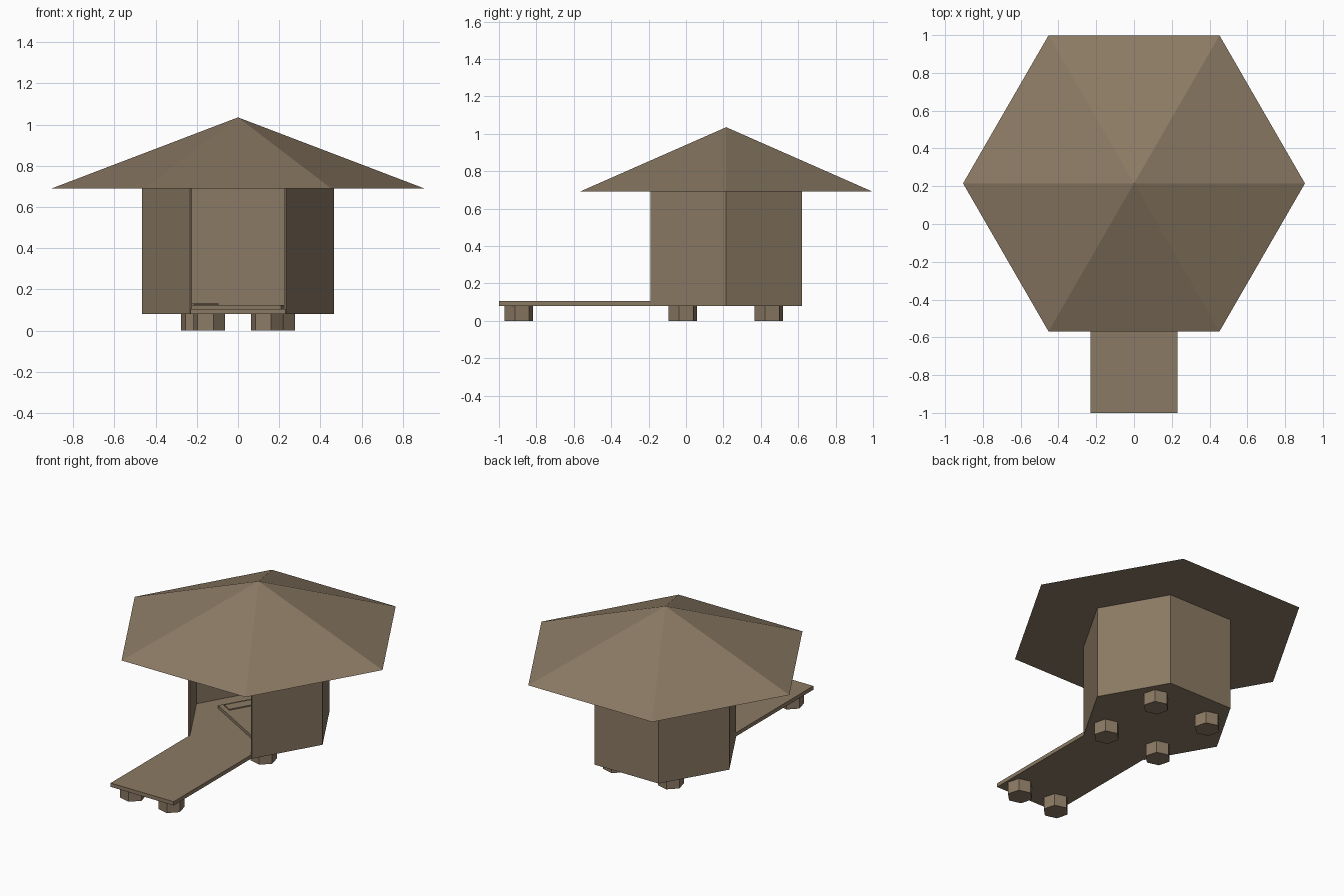
import bpy, bmesh
from math import radians, cos, sin
from mathutils import Matrix

cube = bpy.data.objects.get("Cube")
if cube:
    bpy.data.objects.remove(cube, do_unlink=True)

HUT_Y = 0.215        # centre of the hut
BASE, FLOOR, EAVES, PEAK = 0.08, 0.105, 0.69, 1.035
WALL_R, WALL_T = 0.467, 0.012

wood = bpy.data.materials.new("brown wood")
wood.use_nodes = True
color = (0.26, 0.195, 0.128, 1)
wood.diffuse_color = color
wood.node_tree.nodes["Principled BSDF"].inputs["Base Color"].default_value = color


def add_object(name, bm):
    bmesh.ops.recalc_face_normals(bm, faces=bm.faces)
    mesh = bpy.data.meshes.new(name)
    bm.to_mesh(mesh)
    bm.free()
    mesh.materials.append(wood)
    obj = bpy.data.objects.new(name, mesh)
    bpy.context.collection.objects.link(obj)
    return obj


def hexagon(name, x, y, z0, z1, r0, r1, turn=0):
    """Six-sided prism, or a pyramid when the top radius is zero."""
    bm = bmesh.new()
    ring = [(cos(radians(60 * i + turn)), sin(radians(60 * i + turn))) for i in range(6)]
    low = [bm.verts.new((x + r0 * c, y + r0 * s, z0)) for c, s in ring]
    bm.faces.new(low)
    if r1 == 0:
        tip = bm.verts.new((x, y, z1))
        for i in range(6):
            bm.faces.new((low[i - 1], low[i], tip))
    else:
        high = [bm.verts.new((x + r1 * c, y + r1 * s, z1)) for c, s in ring]
        bm.faces.new(high)
        for i in range(6):
            bm.faces.new((low[i - 1], low[i], high[i], high[i - 1]))
    return add_object(name, bm)


def box(name, center, size, turn=0):
    bm = bmesh.new()
    bmesh.ops.create_cube(bm, size=1)
    bm.transform(Matrix.Translation(center) @ Matrix.Rotation(radians(turn), 4, 'Z')
                 @ Matrix.Diagonal((*size, 1)))
    return add_object(name, bm)


# Roof and floor
hexagon("roof", 0, HUT_Y, EAVES, PEAK, 0.905, 0)
hexagon("floor", 0, HUT_Y, BASE, FLOOR, WALL_R - WALL_T, WALL_R - WALL_T)

# Walls: five sides, open at the front, thickened inward
bm = bmesh.new()
columns = []
for i in range(6):
    a = radians(-60 + 60 * i)
    x, y = WALL_R * cos(a), HUT_Y + WALL_R * sin(a)
    columns.append([bm.verts.new((x, y, z)) for z in (BASE, EAVES)])
for (a, b), (c, d) in zip(columns, columns[1:]):
    bm.faces.new((a, c, d, b))
bmesh.ops.recalc_face_normals(bm, faces=bm.faces)
bm.normal_update()
if bm.faces[:][0].normal.x < 0:
    bmesh.ops.reverse_faces(bm, faces=bm.faces)
mesh = bpy.data.meshes.new("walls")
bm.to_mesh(mesh)
bm.free()
mesh.materials.append(wood)
walls = bpy.data.objects.new("walls", mesh)
bpy.context.collection.objects.link(walls)
thick = walls.modifiers.new("thickness", 'SOLIDIFY')
thick.thickness = WALL_T
thick.offset = -1
thick.use_even_offset = True

# Walkway in front
deck_end = HUT_Y - (WALL_R - WALL_T) * cos(radians(30))
box("walkway", (0, (deck_end - 1) / 2, (BASE + FLOOR) / 2),
    (0.46, deck_end + 1, FLOOR - BASE))

# Low bed and pillow inside, set square to a side wall
box("bed", (0.025, 0.215, 0.115), (0.6, 0.3, 0.02), -30)
box("pillow", (-0.185, 0.336, 0.128), (0.07, 0.24, 0.008), -30)

# Short hexagonal posts under hut and walkway
for side, label in ((1, "left"), (-1, "right")):
    for place, x, y in (("walkway", 0.14, -0.895), ("front", 0.2, -0.017), ("back", 0.2, 0.443)):
        hexagon(f"{place}_post_{label}", side * x, y, 0, BASE, 0.079, 0.079, -15)
